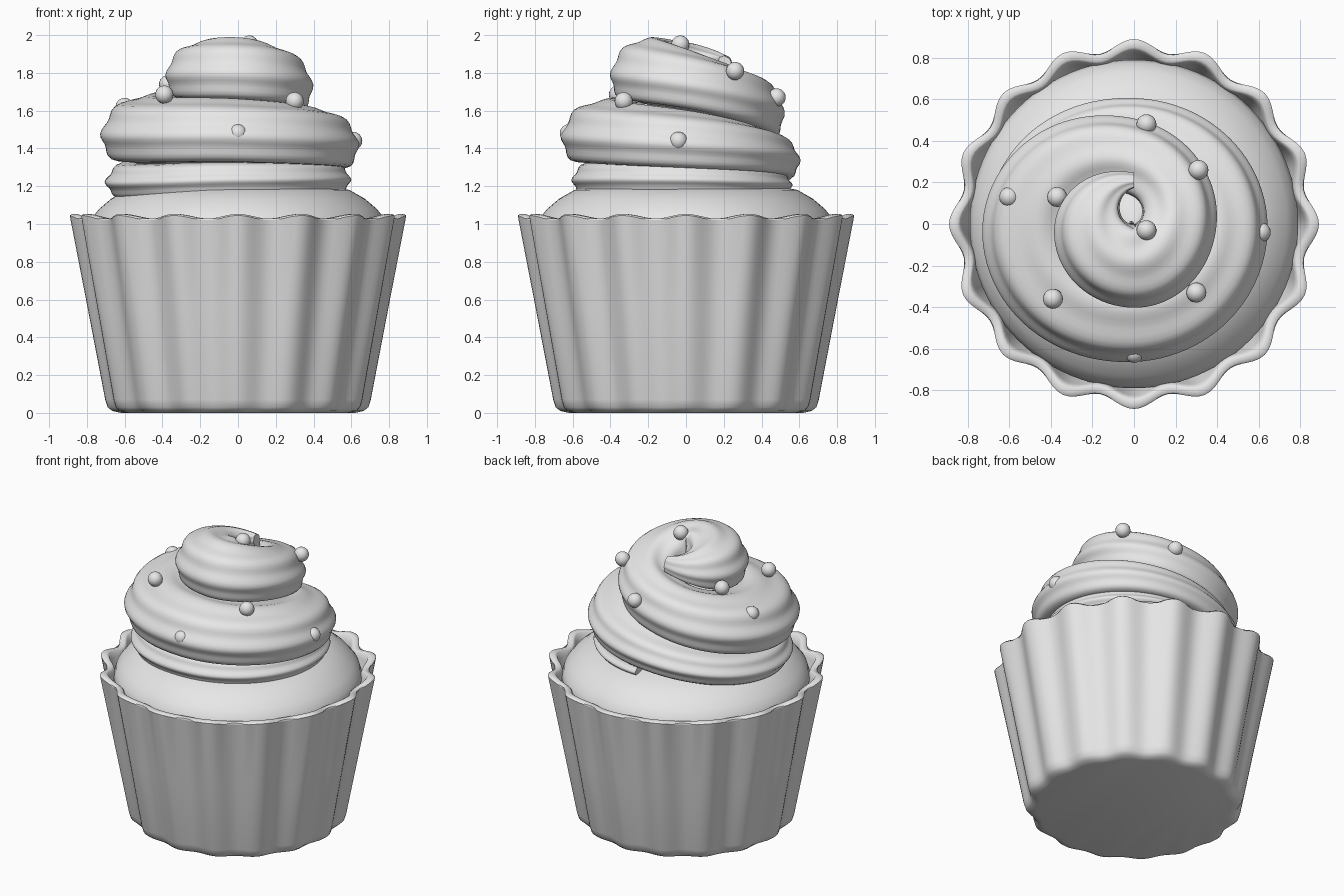
import bpy, bmesh, math
from mathutils import Vector

cube = bpy.data.objects.get("Cube")
if cube:
    bpy.data.objects.remove(cube, do_unlink=True)

GREY = (0.8, 0.8, 0.8, 1.0)
mat = bpy.data.materials.new("plain_grey")
mat.use_nodes = True
mat.diffuse_color = GREY
for node in mat.node_tree.nodes:
    if node.type == 'BSDF_PRINCIPLED':
        node.inputs["Base Color"].default_value = GREY


def finish(name, bm, angle=50):
    """Turn a bmesh into a smooth shaded object."""
    bmesh.ops.recalc_face_normals(bm, faces=bm.faces[:])
    mesh = bpy.data.meshes.new(name)
    bm.to_mesh(mesh)
    bm.free()
    mesh.materials.append(mat)
    mesh.polygons.foreach_set("use_smooth", [True] * len(mesh.polygons))
    mesh.set_sharp_from_angle(angle=math.radians(angle))
    obj = bpy.data.objects.new(name, mesh)
    bpy.context.collection.objects.link(obj)
    return obj


def skin(name, rings, angle=50):
    """Bridge closed rings of points and cap both ends."""
    bm = bmesh.new()
    rows = [[bm.verts.new(p) for p in ring] for ring in rings]
    n = len(rows[0])
    for low, high in zip(rows, rows[1:]):
        for i in range(n):
            j = (i + 1) % n
            bm.faces.new((low[i], low[j], high[j], high[i]))
    bm.faces.new(rows[0])
    bm.faces.new(rows[-1])
    return finish(name, bm, angle)


def fluted(profile, steps=192, lobes=16, rim_dip=0.025):
    """Rings from (radius, height, flute depth) rows."""
    rings = []
    for r, z, depth in profile:
        ring = []
        for i in range(steps):
            t = math.tau * i / steps
            dip = (1 - math.cos(lobes * t)) / 2
            rr = r - depth * dip
            zz = z - (rim_dip * dip if z > 1.03 and depth else 0)
            ring.append((rr * math.cos(t), rr * math.sin(t), zz))
        rings.append(ring)
    return rings


def spline(keys, u):
    """Smooth interpolation through evenly spaced keys."""
    i = min(int(u), len(keys) - 2)
    f = u - i
    k = [keys[max(0, min(len(keys) - 1, i + d))] for d in (-1, 0, 1, 2)]
    return [b + 0.5 * f * (c - a + f * (2 * a - 5 * b + 4 * c - d
            + f * (3 * (b - c) + d - a))) for a, b, c, d in zip(*k)]


# Fluted paper cup with a thick rolled rim
skin("paper_cup", fluted([
    (0.62, 0.0, 0.012), (0.665, 0.01, 0.022), (0.69, 0.03, 0.03),
    (0.703, 0.07, 0.032), (0.795, 0.55, 0.042), (0.888, 1.03, 0.055),
    (0.89, 1.045, 0.055), (0.88, 1.053, 0.055), (0.85, 1.053, 0.053),
    (0.838, 1.045, 0.05), (0.825, 1.0, 0.045), (0.79, 0.85, 0.04)]))

# Domed cake top
skin("cake_top", fluted([
    (0.765, 0.86, 0), (0.79, 0.98, 0), (0.775, 1.03, 0), (0.735, 1.08, 0),
    (0.67, 1.135, 0), (0.59, 1.18, 0), (0.45, 1.21, 0), (0.25, 1.23, 0),
    (0.03, 1.235, 0)], steps=96))

# Solid filling hidden within the swirl
skin("frosting_core", fluted([
    (0.48, 1.15, 0), (0.45, 1.38, 0), (0.3, 1.55, 0), (0.18, 1.68, 0),
    (0.03, 1.78, 0)], steps=48))

# Piped swirl: radius, height, half width, half height at each quarter turn
swirl = [
    (0.21, 1.84, 0.035, 0.05),
    (0.20, 1.81, 0.175, 0.15), (0.20, 1.815, 0.195, 0.17),
    (0.19, 1.76, 0.20, 0.165), (0.31, 1.635, 0.19, 0.165),
    (0.47, 1.50, 0.25, 0.18), (0.42, 1.485, 0.235, 0.175),
    (0.42, 1.44, 0.215, 0.16), (0.42, 1.355, 0.18, 0.12),
    (0.47, 1.235, 0.23, 0.11), (0.42, 1.245, 0.18, 0.10),
    (0.42, 1.245, 0.175, 0.09), (0.42, 1.215, 0.14, 0.07)]
STEPS, SIDES = 24, 56
rings = []
for s in range((len(swirl) - 1) * STEPS + 1):
    u = s / STEPS
    rc, zc, a, b = spline(swirl, u)
    t = math.pi / 2 * (u + 1)
    ring = []
    for j in range(SIDES):
        p = math.tau * j / SIDES
        c, q = math.cos(p), math.sin(p)
        size = (abs(c) ** 2.4 + abs(q) ** 2.4) ** (-1 / 2.4)
        size *= 0.975 + 0.045 * math.cos(8 * p + math.pi / 4)
        dz = b * size * q
        r = rc + a * size * c - 0.22 * dz
        ring.append((r * math.cos(t), r * math.sin(t), zc + dz))
    rings.append(ring)
skin("frosting_swirl", rings, 60)

# Sugar pearls
pearls = [
    (0.06, -0.03, 1.95), (0.06, 0.48, 1.67), (0.31, 0.26, 1.81),
    (-0.39, 0.34, 1.6), (-0.6, 0.13, 1.62), (-0.37, 0.13, 1.74),
    (-0.39, -0.36, 1.685), (0.3, -0.33, 1.65), (0.61, -0.04, 1.44),
    (0, -0.62, 1.48)]
for i, place in enumerate(pearls):
    bm = bmesh.new()
    bmesh.ops.create_uvsphere(bm, u_segments=20, v_segments=12, radius=0.048)
    bmesh.ops.translate(bm, verts=bm.verts[:], vec=Vector(place))
    finish(f"sugar_pearl_{i + 1}", bm)
